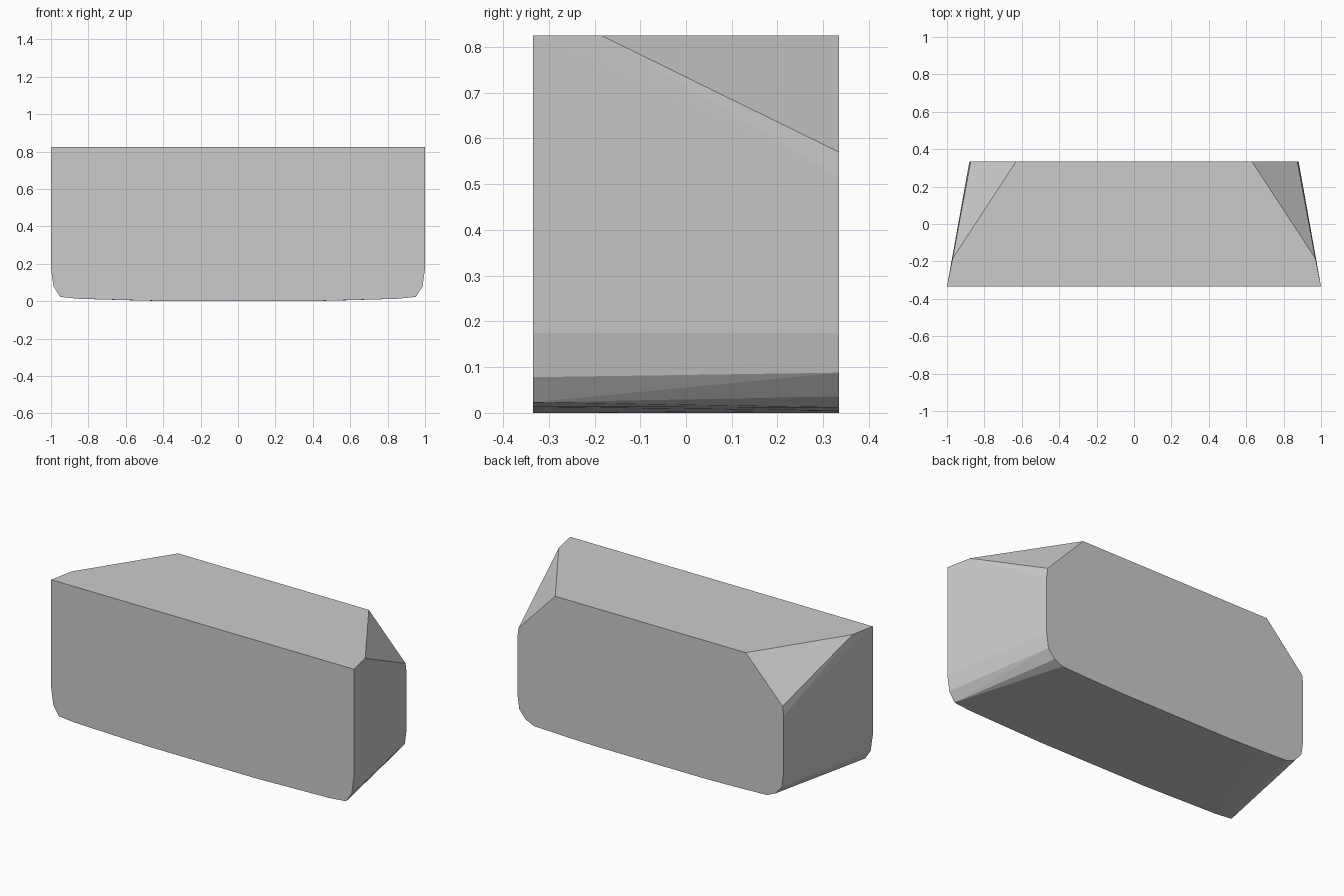
import bpy
import bmesh

if "Cube" in bpy.data.objects:
    bpy.data.objects.remove(bpy.data.objects["Cube"])

HALF_DEPTH = 0.335
TOP = 0.825

# Half profiles (x, z) of the wide front face and the narrower back face
front = [(1.0, TOP), (1.0, 0.175), (0.986, 0.078), (0.95, 0.023),
         (0.85, 0.013), (0.57, 0.005), (0.36, 0.0)]
back = [(0.63, TOP), (0.873, 0.57), (0.88, 0.515), (0.88, 0.175),
        (0.868, 0.088), (0.825, 0.036), (0.77, 0.012), (0.57, 0.005), (0.36, 0.0)]

half = [(x, -HALF_DEPTH, z) for x, z in front]
half += [(x, HALF_DEPTH, z) for x, z in back]
# Front tip of the sloping top corner cut
half.append((0.97, -0.185, TOP))

# Mirror the half and wrap it in one faceted convex body
bm = bmesh.new()
for side in (1, -1):
    for x, y, z in half:
        bm.verts.new((side * x, y, z))
result = bmesh.ops.convex_hull(bm, input=bm.verts[:])
unused = [v for v in bm.verts if not v.link_faces]
bmesh.ops.delete(bm, geom=unused, context='VERTS')
bmesh.ops.dissolve_limit(bm, angle_limit=0.005, verts=bm.verts[:], edges=bm.edges[:])
bmesh.ops.recalc_face_normals(bm, faces=bm.faces[:])

mesh = bpy.data.meshes.new("chamfered_block")
bm.to_mesh(mesh)
bm.free()
block = bpy.data.objects.new("chamfered_block", mesh)
bpy.context.collection.objects.link(block)
